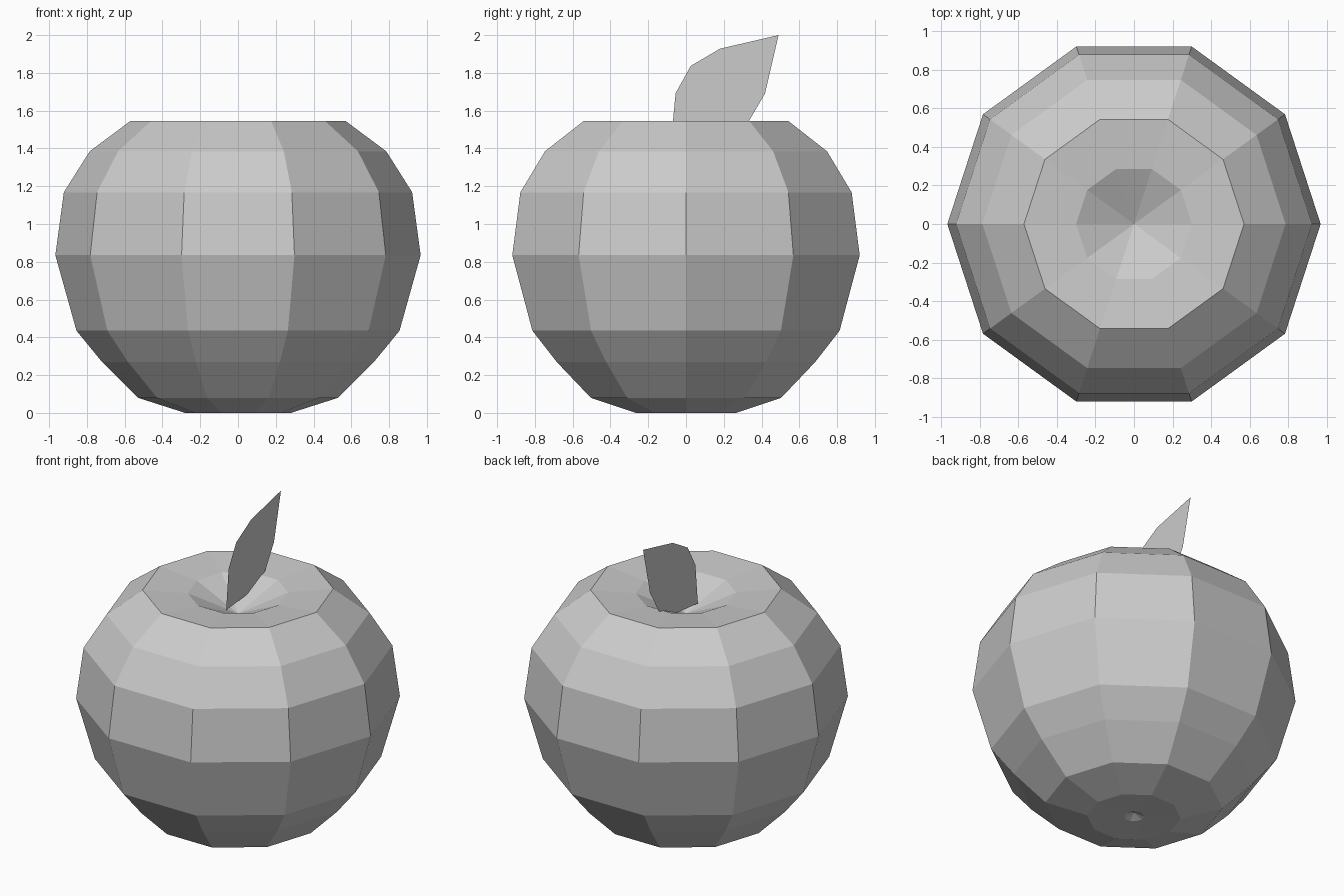
import bpy, bmesh
from math import sin, cos, tau

if "Cube" in bpy.data.objects:
    bpy.data.objects.remove(bpy.data.objects["Cube"])

SIDES = 10


def add_object(name, bm):
    bmesh.ops.recalc_face_normals(bm, faces=bm.faces)
    mesh = bpy.data.meshes.new(name)
    bm.to_mesh(mesh)
    bm.free()
    obj = bpy.data.objects.new(name, mesh)
    bpy.context.collection.objects.link(obj)
    return obj


def lathe(name, bottom_z, profile, top_z):
    """Revolve (radius, z) rings and close both ends with fans."""
    bm = bmesh.new()
    rings = [[bm.verts.new((r * cos(tau * i / SIDES), r * sin(tau * i / SIDES), z))
              for i in range(SIDES)] for r, z in profile]
    low = bm.verts.new((0, 0, bottom_z))
    high = bm.verts.new((0, 0, top_z))
    for i in range(SIDES):
        j = (i + 1) % SIDES
        bm.faces.new((low, rings[0][j], rings[0][i]))
        for a, b in zip(rings, rings[1:]):
            bm.faces.new((a[i], a[j], b[j], b[i]))
        bm.faces.new((rings[-1][i], rings[-1][j], high))
    return add_object(name, bm)


# Apple body, with a small dimple below and a stem bowl on top
lathe("apple_body", 0.03,
      [(0.06, 0.005), (0.28, 0.0), (0.53, 0.08), (0.72, 0.27), (0.855, 0.435),
       (0.967, 0.835), (0.922, 1.168), (0.785, 1.385), (0.57, 1.545), (0.30, 1.522)],
      1.385)

# Flat leaf: half outline in (y, z), mirrored across its diagonal midrib
AXIS = 1.51
base, tip = (-0.08, 1.43), (0.49, 2.0)
half = [(-0.055, 1.693), (0.025, 1.837), (0.18, 1.928)]
mirrored = [(z - AXIS, y + AXIS) for y, z in reversed(half)]
bm = bmesh.new()
bm.faces.new([bm.verts.new((-0.03, y, z)) for y, z in [base, *half, tip, *mirrored]])
add_object("leaf", bm)
